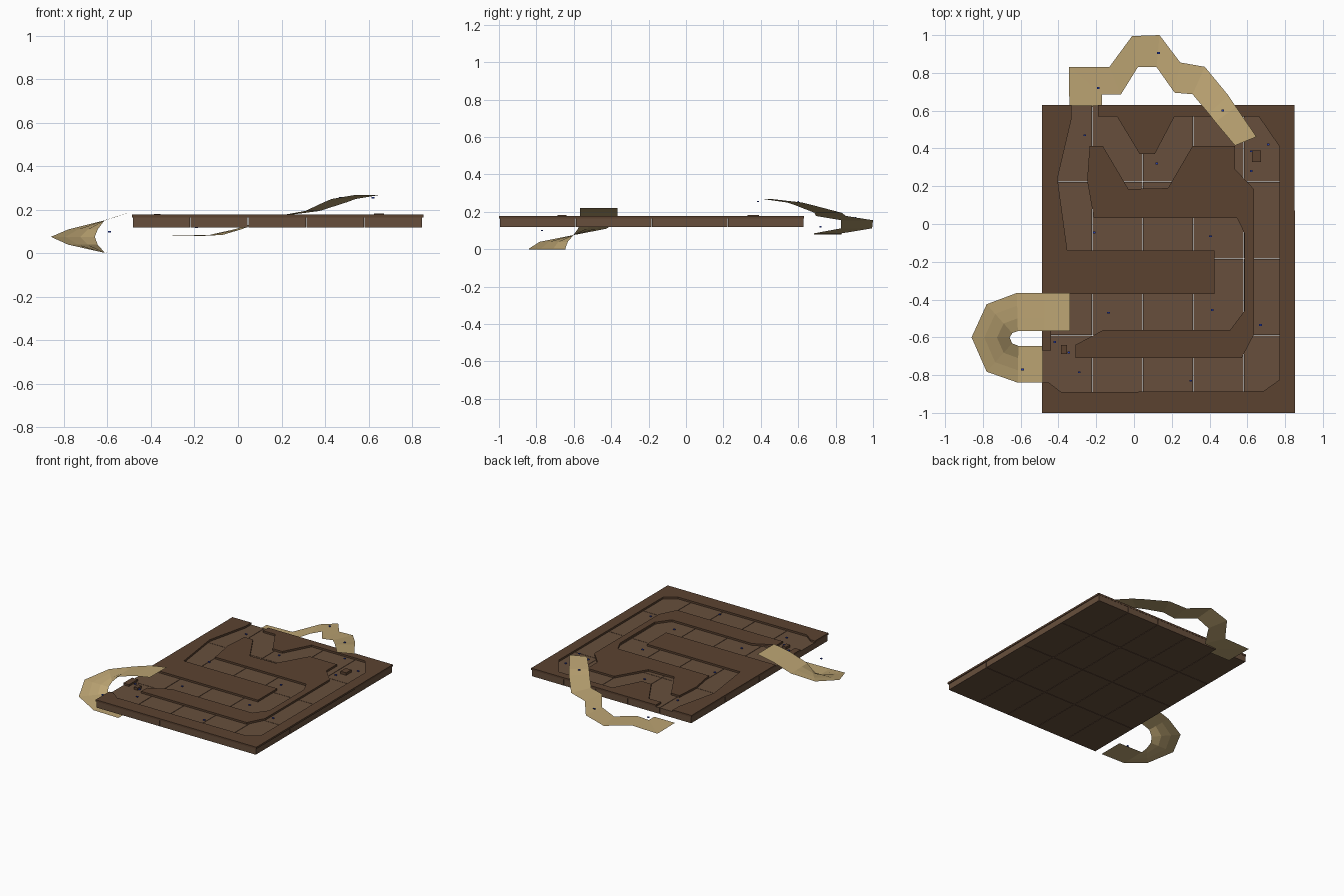
import bpy, bmesh
from mathutils import Vector


def material(name, rgb):
    m = bpy.data.materials.new(name)
    m.diffuse_color = (*rgb, 1)
    return m


FLOOR = material("floor_brown", (0.135, 0.078, 0.045))
WALL = material("wall_brown", (0.105, 0.055, 0.030))
SAND = material("ramp_sand", (0.50, 0.37, 0.17))
BLUE = material("marker_blue", (0.02, 0.05, 0.45))


def add_object(name, bm, mat):
    me = bpy.data.meshes.new(name)
    bm.to_mesh(me)
    bm.free()
    me.materials.append(mat)
    ob = bpy.data.objects.new(name, me)
    bpy.context.collection.objects.link(ob)
    return ob


def slab(name, outline, z0, z1, mat):
    """Extrude a flat outline from z0 to z1."""
    bm = bmesh.new()
    face = bm.faces.new([bm.verts.new((x, y, z0)) for x, y in outline])
    ext = bmesh.ops.extrude_face_region(bm, geom=[face])
    verts = [v for v in ext["geom"] if isinstance(v, bmesh.types.BMVert)]
    bmesh.ops.translate(bm, verts=verts, vec=(0, 0, z1 - z0))
    bmesh.ops.recalc_face_normals(bm, faces=bm.faces)
    return add_object(name, bm, mat)


def block(name, x0, x1, y0, y1, z0, z1, mat):
    return slab(name, [(x0, y0), (x1, y0), (x1, y1), (x0, y1)], z0, z1, mat)


def ribbon(name, outer, inner, heights, across):
    """Sheet between two edge lines, subdivided across its width."""
    bm = bmesh.new()
    rows = []
    for (ox, oy), (ix, iy), z in zip(outer, inner, heights):
        a, b = Vector((ox, oy, z)), Vector((ix, iy, z))
        rows.append([bm.verts.new(a.lerp(b, i / across)) for i in range(across + 1)])
    for r, s in zip(rows, rows[1:]):
        for i in range(across):
            bm.faces.new((r[i], r[i + 1], s[i + 1], s[i]))
    bm.normal_update()
    if sum(f.normal.z for f in bm.faces) < 0:
        bmesh.ops.reverse_faces(bm, faces=bm.faces)
    return add_object(name, bm, SAND)


# floor tiles
BASE, FLOOR_Z, TOP = 0.118, 0.164, 0.178
xs = [-0.485, -0.22, 0.046, 0.313, 0.58, 0.847]
ys = [-0.997, -0.59, -0.183, 0.223, 0.63]
gap = 0.0015
for i in range(5):
    for j in range(4):
        block(f"floor_tile_{i}_{j}", xs[i] + gap, xs[i + 1] - gap,
              ys[j] + gap, ys[j + 1] - gap, BASE, FLOOR_Z, FLOOR)

# raised walls around the track
slab("left_wall", [(-0.487, 0.63), (-0.33, 0.63), (-0.33, 0.56), (-0.405, 0.24),
                   (-0.353, -0.14), (0.425, -0.14), (0.425, -0.37), (-0.487, -0.37)],
     FLOOR_Z, TOP, WALL)
slab("outer_wall", [(-0.19, 0.63), (-0.19, 0.57), (-0.09, 0.57), (0.03, 0.37),
                    (0.11, 0.37), (0.215, 0.57), (0.66, 0.57), (0.77, 0.41),
                    (0.77, -0.825), (0.685, -0.885), (-0.385, -0.89), (-0.45, -0.84),
                    (-0.487, -0.84), (-0.487, -1), (0.853, -1), (0.85, 0.63)],
     FLOOR_Z, TOP, WALL)
slab("island_wall", [(-0.235, 0.413), (-0.165, 0.413), (-0.03, 0.185), (0.18, 0.19),
                     (0.31, 0.413), (0.535, 0.413), (0.535, 0.29), (0.635, 0.185),
                     (0.635, -0.585), (0.57, -0.71), (-0.31, -0.71), (-0.31, -0.64),
                     (-0.16, -0.56), (0.51, -0.56), (0.585, -0.46), (0.585, -0.05),
                     (0.545, 0.033), (-0.213, 0.033), (-0.248, 0.23)],
     FLOOR_Z, TOP, WALL)
block("entrance_divider", -0.487, -0.44, -0.67, -0.565, FLOOR_Z, TOP, WALL)

# small obstacles
block("front_obstacle", -0.387, -0.355, -0.687, -0.64, FLOOR_Z, 0.182, WALL)
block("back_obstacle", 0.625, 0.672, 0.328, 0.39, FLOOR_Z, 0.183, WALL)

# winding ramp at the back
ribbon("back_ramp",
       [(-0.342, 0.62), (-0.345, 0.832), (-0.13, 0.832), (-0.01, 0.995), (0.135, 1.0),
        (0.245, 0.855), (0.375, 0.832), (0.5, 0.68), (0.54, 0.62), (0.648, 0.462)],
       [(-0.17, 0.62), (-0.17, 0.685), (-0.07, 0.685), (0.02, 0.83), (0.12, 0.83),
        (0.215, 0.695), (0.31, 0.687), (0.395, 0.585), (0.43, 0.54), (0.535, 0.415)],
       [0.08, 0.08, 0.085, 0.112, 0.155, 0.178, 0.195, 0.235, 0.25, 0.268], 1)

# spiral ramp at the left
ribbon("left_ramp",
       [(-0.338, -0.365), (-0.475, -0.365), (-0.62, -0.365), (-0.78, -0.425),
        (-0.86, -0.6), (-0.78, -0.782), (-0.615, -0.84), (-0.41, -0.84)],
       [(-0.338, -0.567), (-0.475, -0.567), (-0.615, -0.567), (-0.645, -0.577),
        (-0.658, -0.602), (-0.645, -0.632), (-0.612, -0.645), (-0.41, -0.645)],
       [0.22, 0.196, 0.15, 0.11, 0.076, 0.04, 0.003, 0.0], 3)

# tiny waypoint markers along the track
floor_marks = [(0.71, 0.42), (0.62, 0.28), (-0.26, 0.47), (0.12, 0.32), (-0.21, -0.045),
               (0.405, -0.065), (0.415, -0.455), (-0.135, -0.47), (-0.42, -0.625),
               (-0.345, -0.68), (-0.29, -0.785), (0.3, -0.83), (0.67, -0.535)]
marks = [(x, y, 0.172) for x, y in floor_marks]
marks += [(-0.59, -0.77, 0.1), (-0.19, 0.72, 0.12), (0.13, 0.905, 0.17),
          (0.47, 0.6, 0.255), (0.62, 0.385, 0.255)]
for n, (x, y, z) in enumerate(marks):
    block(f"marker_{n}", x - 0.007, x + 0.007, y - 0.005, y + 0.005, z - 0.003, z + 0.003, BLUE)
